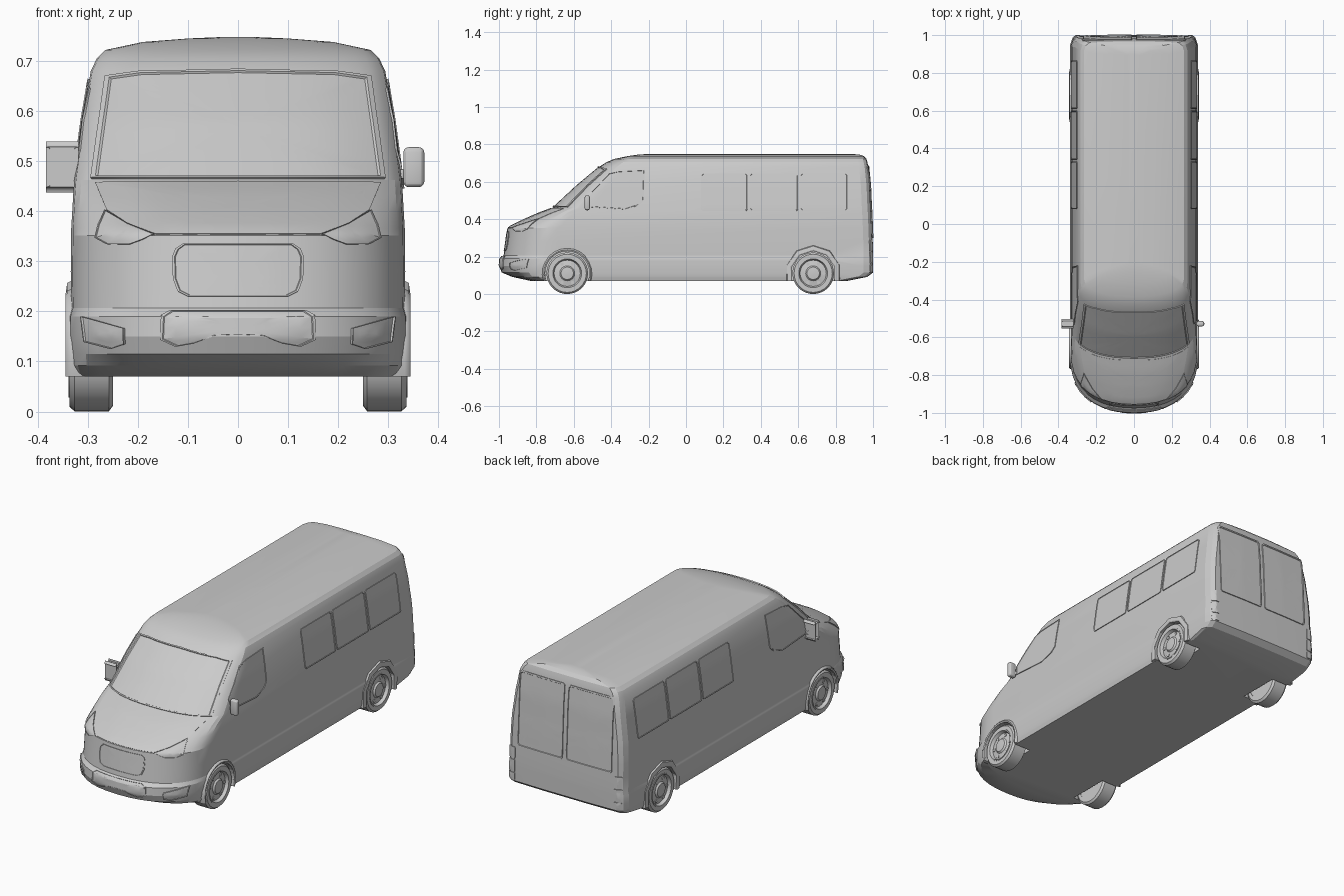
import bpy, bmesh
from math import sin, cos, pi, ceil
from mathutils import Vector
from mathutils.bvhtree import BVHTree

if "Cube" in bpy.data.objects:
    bpy.data.objects.remove(bpy.data.objects["Cube"])


def finish(name, bm, angle=0.5):
    bmesh.ops.recalc_face_normals(bm, faces=bm.faces)
    me = bpy.data.meshes.new(name)
    bm.to_mesh(me)
    ob = bpy.data.objects.new(name, me)
    bpy.context.collection.objects.link(ob)
    bpy.ops.object.select_all(action='DESELECT')
    ob.select_set(True)
    bpy.context.view_layer.objects.active = ob
    if angle:
        bpy.ops.object.shade_smooth_by_angle(angle=angle)
    return ob


def loft(bm, rings, closed=False):
    """Bridge rings of points; cap both ends, or join last to first when closed."""
    vs = [[bm.verts.new(p) for p in r] for r in rings]
    pairs = list(zip(vs, vs[1:])) + ([(vs[-1], vs[0])] if closed else [])
    for a, b in pairs:
        for i in range(len(a)):
            j = (i + 1) % len(a)
            bm.faces.new((a[i], a[j], b[j], b[i]))
    if not closed:
        bm.faces.new(vs[0])
        bm.faces.new(vs[-1])


# Body shell: stacked plan outlines (height, half width, nose y, nose depth, tail y)
LEVELS = [
    (.07, .328, -.83, .12, .86), (.092, .334, -.93, .22, .97),
    (.115, .336, -.985, .29, 1), (.15, .338, -1, .30, 1),
    (.19, .338, -.997, .30, 1), (.207, .333, -.975, .28, 1),
    (.28, .334, -.965, .28, .998), (.352, .333, -.955, .27, .995),
    (.366, .333, -.935, .27, .995), (.40, .331, -.865, .23, .993),
    (.435, .329, -.785, .19, .992), (.462, .327, -.712, .165, .99),
    (.58, .311, -.585, .14, .985), (.68, .294, -.465, .12, .975),
    (.705, .282, -.425, .11, .97), (.722, .265, -.385, .10, .965),
    (.738, .19, -.31, .06, .95), (.745, .10, -.26, .04, .93),
    (.748, .03, -.22, .02, .90)]


def plan(z, w, yf, d, yb):
    n, steps = 2.3, 10
    half = []
    for i in range(steps + 1):
        a = i / steps * pi / 2
        half.append((w * sin(a) ** (2 / n), yf + d * (1 - max(cos(a), 0) ** (2 / n))))
    c = min(.05, w * .3)
    half += [(w, yb - c), (w - c * .2, yb - c * .4), (w - c * .6, yb - c * .08), (w * .4, yb)]
    return [(x, y, z) for x, y in half] + [(-x, y, z) for x, y in half[:0:-1]]


bm = bmesh.new()
loft(bm, [plan(*lv) for lv in LEVELS])
bmesh.ops.recalc_face_normals(bm, faces=bm.faces)
tree = BVHTree.FromBMesh(bm)
body = finish("body", bm, 0.3)

WHEELS = [("front", -.635), ("rear", .68)]
WZ = .111


def disc(x, y, r, n, phase=0):
    return [(x, y + r * cos(phase + 2 * pi * i / n), WZ + r * sin(phase + 2 * pi * i / n))
            for i in range(n)]


# Wheel wells cut out of the body
for end, y in WHEELS:
    for s in (1, -1):
        bm = bmesh.new()
        loft(bm, [disc(s * .235, y, .118, 32), disc(s * .45, y, .118, 32)])
        cutter = finish("well_cutter", bm, 0)
        cutter.hide_render = True
        mod = body.modifiers.new("well", 'BOOLEAN')
        mod.object, mod.operation, mod.solver = cutter, 'DIFFERENCE', 'EXACT'
        bpy.context.view_layer.objects.active = body
        bpy.ops.object.modifier_apply(modifier=mod.name)
        bpy.data.objects.remove(cutter)


def panel(name, outline, axis, s, lift=.003, rim=0.0):
    """Thin plate projected on the shell from side s of the axis; rim adds a raised frame."""
    pts = []
    for p, q in zip(outline, outline[1:] + outline[:1]):
        p, q = Vector(p), Vector(q)
        k = max(1, ceil((q - p).length / .03))
        pts += [p.lerp(q, i / k) for i in range(k)]
    lo = [min(p[i] for p in pts) for i in (0, 1)]
    hi = [max(p[i] for p in pts) for i in (0, 1)]
    mid = Vector(((lo[0] + hi[0]) / 2, (lo[1] + hi[1]) / 2))

    def project(p, off):
        o = Vector((2 * s, p.x, p.y)) if axis == 'x' else Vector((p.x, 2 * s, p.y))
        d = Vector((-s, 0, 0)) if axis == 'x' else Vector((0, -s, 0))
        hit, nor = tree.ray_cast(o, d)[:2]
        if hit is None:
            o[0 if axis == 'x' else 1] = .3 * s
            hit, nor = tree.find_nearest(o)[:2]
        return hit + nor * off

    steps = [(1, -.008), (1, lift + rim)]
    if rim:
        steps += [(.965, lift + rim), (.955, lift)]
    steps += [(f, lift) for f in (.8, .6, .4, .2, .05)]
    bm = bmesh.new()
    loft(bm, [[project(mid.lerp(p, f), off) for p in pts] for f, off in steps])
    return finish(name, bm, 0.4)


def sym(half):
    """Mirror a right-half outline across x = 0."""
    return half + [(-x, z) for x, z in half[::-1] if x > 0]


def rect(a0, a1, b0, b1, r=.008):
    return [(a0 + r, b0), (a1 - r, b0), (a1, b0 + r), (a1, b1 - r),
            (a1 - r, b1), (a0 + r, b1), (a0, b1 - r), (a0, b0 + r)]


# Front face panels
panel("windscreen", sym([(0, .68), (.2, .676), (.264, .667), (.292, .464), (0, .464)]), 'y', -1, .002, .004)
panel("bonnet", sym([(0, .459), (.285, .457), (.262, .402), (.22, .375), (.165, .354), (0, .354)]), 'y', -1, .002)
panel("grille", sym([(0, .335), (.11, .335), (.124, .325), (.13, .31), (.129, .265),
                     (.12, .24), (.10, .23), (0, .23)]), 'y', -1, .002, .002)
panel("lower_grille", sym([(0, .20), (.135, .20), (.153, .19), (.155, .145), (.125, .131),
                           (.09, .137), (.05, .152), (0, .154)]), 'y', -1, .002, .002)

# Side and rear panels, both sides
for s, side in ((1, "right"), (-1, "left")):
    def flip(o):
        return [(s * x, z) for x, z in o]
    panel(side + "_headlight", flip([(.265, .40), (.278, .37), (.283, .347), (.26, .334),
                                     (.215, .334), (.167, .352), (.22, .373)]), 'y', -1, .003, .002)
    panel(side + "_fog_lamp", flip([(.31, .19), (.226, .166), (.225, .135), (.25, .126),
                                    (.304, .14)]), 'y', -1, .002, .004)
    panel(side + "_cab_window", [(-.53, .52), (-.41, .645), (-.36, .657), (-.22, .664), (-.225, .50),
                                 (-.25, .475), (-.32, .452), (-.52, .465)], 'x', s, .002, .002)
    for i, (a, b) in enumerate([(.08, .33), (.34, .60), (.61, .865)]):
        panel(f"{side}_window_{i + 1}", rect(a, b, .445, .645), 'x', s, .002, .002)
    panel(side + "_rear_window", flip(rect(.01, .27, .30, .685)), 'y', 1, .002, .003)
    for i, (a, b) in enumerate([(.12, .158), (.162, .225), (.229, .29)]):
        panel(f"{side}_tail_light_{i + 1}", flip(rect(.283, .322, a, b, .004)), 'y', 1, .004)

    # Door mirror: rounded housing on a short arm
    for name, c, size, bev in (("mirror", (.351, -.528, .488), (.042, .028, .08), .011),
                               ("mirror_arm", (.325, -.522, .474), (.03, .016, .018), .003)):
        bm = bmesh.new()
        bmesh.ops.create_cube(bm, size=1)
        for v in bm.verts:
            v.co = Vector((s * (c[0] + v.co.x * size[0]), c[1] + v.co.y * size[1], c[2] + v.co.z * size[2]))
        bmesh.ops.bevel(bm, geom=bm.edges[:], offset=bev, segments=3, profile=.5, affect='EDGES')
        finish(f"{side}_{name}", bm)

    for end, y in WHEELS:
        # Tyre
        bm = bmesh.new()
        loft(bm, [disc(s * x, y, r, 32) for r, x in (
            (.082, .25), (.10, .25), (.111, .258), (.111, .326), (.102, .336), (.082, .336))], True)
        finish(f"{end}_{side}_tyre", bm)
        # Dished rim with hub cap
        bm = bmesh.new()
        loft(bm, [disc(s * x, y, r, 32) for r, x in (
            (.083, .252), (.083, .338), (.077, .338), (.07, .322), (.04, .327), (.033, .335), (.01, .337))])
        finish(f"{end}_{side}_rim", bm)
        # Rim vents
        bm = bmesh.new()
        for k in range(6):
            a = k * pi / 3
            cy, cz = .056 * cos(a), .056 * sin(a)
            loft(bm, [[(s * x, y + cy + .009 * cos(t * pi / 5), WZ + cz + .009 * sin(t * pi / 5))
                       for t in range(10)] for x in (.315, .3275)])
        finish(f"{end}_{side}_rim_vents", bm)
        # Arch flare swept over the wheel
        n, ro = (14, .134) if end == "front" else (6, .15)
        bm = bmesh.new()
        rings = []
        for i in range(n + 1):
            a = -.33 + (pi + .66) * i / n
            rings.append([(s * x, y + r * cos(a), max(.07, WZ + r * sin(a))) for x, r in (
                (.30, .119), (.341, .119), (.344, .126), (.341, ro - .004), (.333, ro), (.30, ro))])
        loft(bm, rings)
        finish(f"{end}_{side}_arch", bm)
